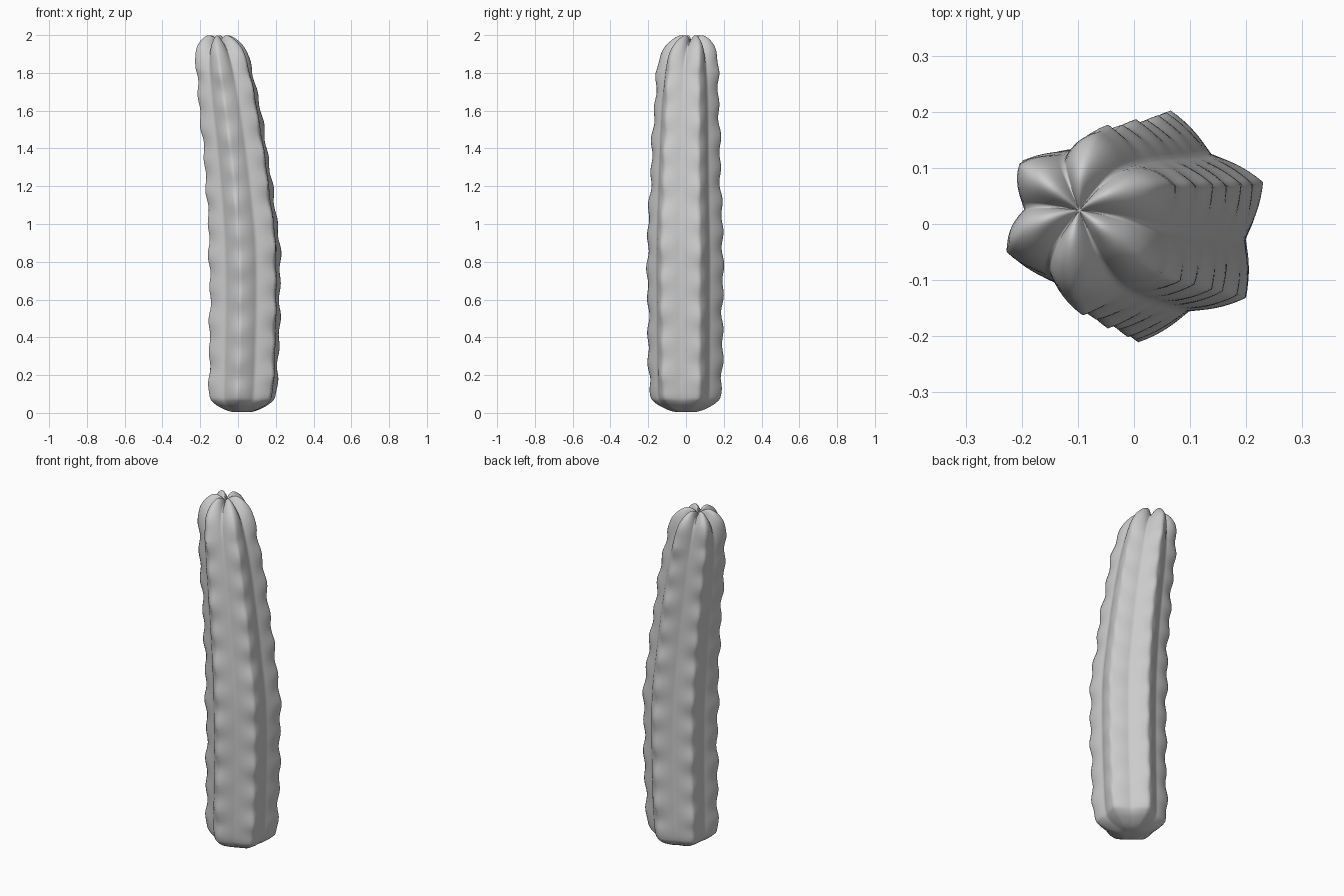
import bpy, bmesh, math

if "Cube" in bpy.data.objects:
    bpy.data.objects.remove(bpy.data.objects["Cube"])

RIBS, PER = 6, 16
SEG = RIBS * PER
FIRST = math.radians(22)


def lerp_table(table, t):
    # Smoothed interpolation through (t, value) points (Catmull-Rom)
    if t <= table[0][0]:
        return table[0][1]
    for i in range(len(table) - 1):
        (t0, a), (t1, b) = table[i], table[i + 1]
        if t <= t1:
            p = table[max(i - 1, 0)]
            n = table[min(i + 2, len(table) - 1)]
            h = t1 - t0
            m0 = (b - p[1]) / (t1 - p[0]) * h
            m1 = (n[1] - a) / (n[0] - t0) * h
            f = (t - t0) / h
            return ((2*f**3 - 3*f**2 + 1) * a + (f**3 - 2*f**2 + f) * m0
                    + (3*f**2 - 2*f**3) * b + (f**3 - f**2) * m1)
    return table[-1][1]


# Matching outlines (radius, height) along a rib crest and along a groove
crest = [(0, .004), (.06, .006), (.115, .025), (.168, .058), (.190, .10), (.197, .25),
         (.200, .6), (.202, .9), (.190, 1.15), (.182, 1.4), (.171, 1.65), (.160, 1.83),
         (.143, 1.92), (.105, 1.972), (.062, 1.998), (.028, 1.99), (0, 1.965)]
groove = [(0, .004), (.05, .006), (.10, .025), (.140, .055), (.155, .10), (.160, .25),
          (.163, .6), (.163, .9), (.156, 1.15), (.149, 1.4), (.140, 1.65), (.125, 1.81),
          (.106, 1.89), (.080, 1.935), (.048, 1.955), (.022, 1.962), (0, 1.965)]
cr, cz = [[(i, p[k]) for i, p in enumerate(crest)] for k in (0, 1)]
gr, gz = [[(i, p[k]) for i, p in enumerate(groove)] for k in (0, 1)]

# Leaning centre line
cx = [(0, .02), (.25, .03), (.6, .037), (.9, .033), (1.15, .012), (1.4, -.015),
      (1.65, -.048), (1.83, -.075), (2, -.103)]
cy = [(0, -.002), (.9, -.004), (1.4, 0), (1.8, .008), (1.9, .015), (2, .03)]

# Denser steps along the long body spans
steps = []
for i in range(1, len(crest)):
    n = 18 if 5 <= i <= 11 else 4
    if i == 5:
        n = 9
    steps += [i - 1 + j / n for j in range(1, n + 1)]
steps.pop()

bm = bmesh.new()


def point(t, s):
    rib, k = divmod((s + PER // 2) % SEG, PER)
    u = abs(k - PER / 2) / (PER / 2)          # 0 on the crest, 1 in the groove
    top = min(max((t - 10.5) / 2.5, 0), 1)    # lobes grow rounder at the crown
    w = (1 - top) * (1 - u) ** 1.15 + top * math.cos(u * math.pi / 2)
    r = lerp_table(gr, t) * (1 - w) + lerp_table(cr, t) * w
    z = lerp_table(gz, t) * (1 - w) + lerp_table(cz, t) * w
    # Areole bumps along each crest
    fade = min(max((z - .08) / .1, 0), 1) * min(max((1.9 - z) / .1, 0), 1)
    wave = math.cos(2 * math.pi * (z / .17 + rib * .37)) + .5 * math.sin(z * 17 + rib * 2.1)
    r += .0055 * wave * fade * (1 - u) ** 1.6
    a = FIRST + 2 * math.pi * s / SEG
    return (lerp_table(cx, z) + r * math.cos(a), lerp_table(cy, z) + r * math.sin(a), z)


# Skin the rings and close both ends
rings = [[bm.verts.new(point(t, s)) for s in range(SEG)] for t in steps]
for lo, hi in zip(rings, rings[1:]):
    for s in range(SEG):
        n = (s + 1) % SEG
        bm.faces.new((lo[s], lo[n], hi[n], hi[s]))
for ring, z in ((rings[0], .004), (rings[-1], 1.965)):
    c = bm.verts.new((lerp_table(cx, z), lerp_table(cy, z), z))
    for s in range(SEG):
        bm.faces.new((c, ring[s], ring[(s + 1) % SEG]))
bmesh.ops.recalc_face_normals(bm, faces=bm.faces)

mesh = bpy.data.meshes.new("cactus_column")
bm.to_mesh(mesh)
bm.free()
obj = bpy.data.objects.new("cactus_column", mesh)
bpy.context.collection.objects.link(obj)
for p in mesh.polygons:
    p.use_smooth = True
